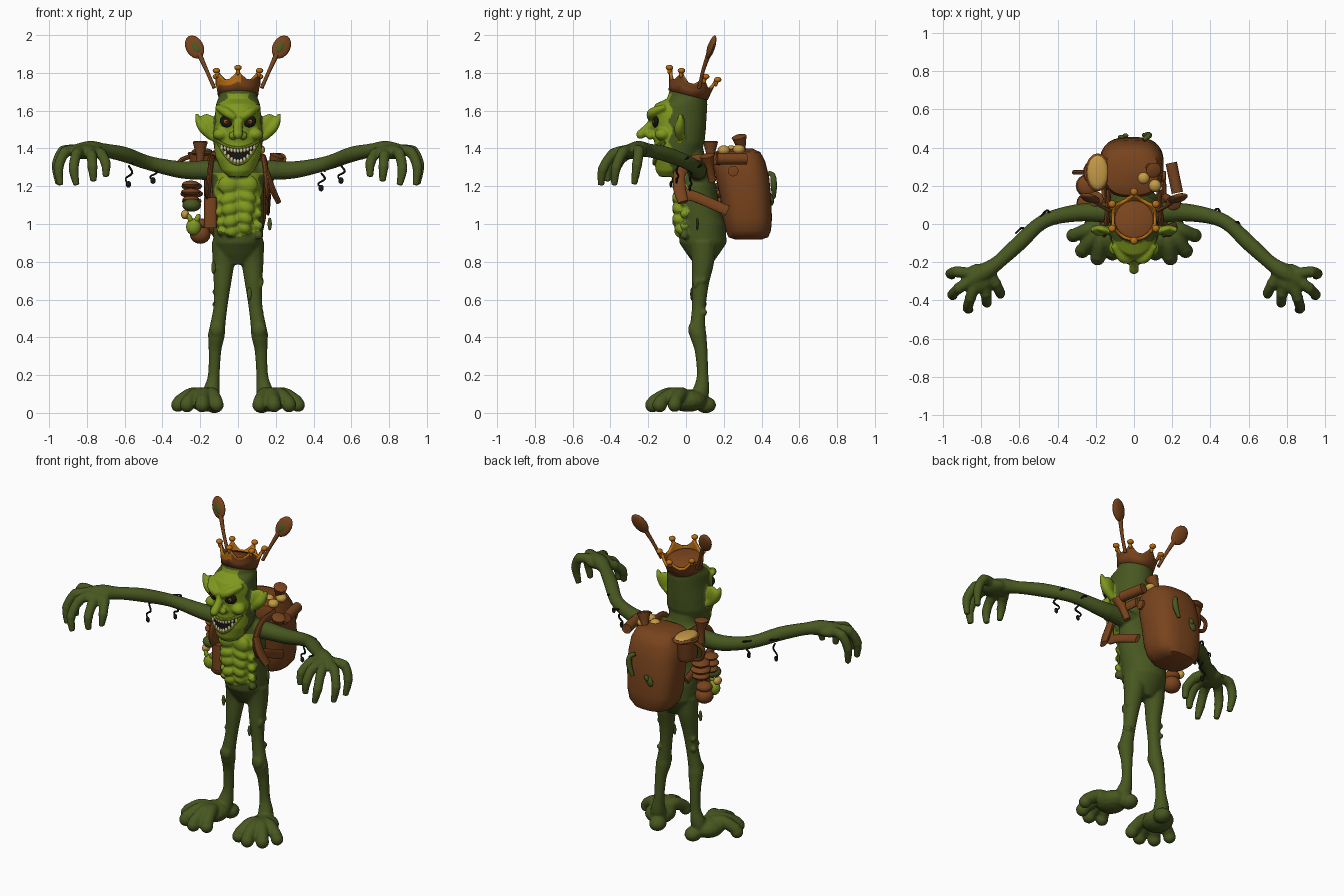
import bpy, bmesh, math, random
from mathutils import Vector, Matrix, Euler
from mathutils.bvhtree import BVHTree

if "Cube" in bpy.data.objects:
    bpy.data.objects.remove(bpy.data.objects["Cube"])

random.seed(4)
MATS = {}
for nm, c in {"dark_green": (.064, .094, .014), "light_green": (.215, .315, .013), "brown": (.19, .057, .012),
              "orange": (.48, .155, .007), "tan": (.55, .32, .06), "black": (.008, .008, .006),
              "cream": (.62, .54, .33), "rust": (.38, .1, .015)}.items():
    MATS[nm] = bpy.data.materials.new(nm)
    MATS[nm].diffuse_color = (*c, 1)


def finish(name, bm, *mats, angle=40):
    bmesh.ops.recalc_face_normals(bm, faces=bm.faces[:])
    me = bpy.data.meshes.new(name)
    bm.to_mesh(me)
    bm.free()
    for m in mats:
        me.materials.append(MATS[m])
    for p in me.polygons:
        p.use_smooth = True
    me.set_sharp_from_angle(angle=math.radians(angle))
    ob = bpy.data.objects.new(name, me)
    bpy.context.collection.objects.link(ob)
    return ob


def ball(bm, loc, rad, rot=(0, 0, 0), seg=16, mat=0):
    rad = rad if isinstance(rad, tuple) else (rad,) * 3
    m = Matrix.LocRotScale(Vector(loc), Euler(rot), Vector(rad))
    r = bmesh.ops.create_uvsphere(bm, u_segments=seg, v_segments=max(6, seg // 2), radius=1, matrix=m)
    for f in {f for v in r["verts"] for f in v.link_faces}:
        f.material_index = mat


def skin(bm, rings, mat=0):
    n = len(rings[0])
    faces = [bm.faces.new(rings[0][::-1]), bm.faces.new(rings[-1])]
    for a, b in zip(rings, rings[1:]):
        for i in range(n):
            faces.append(bm.faces.new((a[i], a[(i + 1) % n], b[(i + 1) % n], b[i])))
    for f in faces:
        f.material_index = mat


def loft(bm, rows, n=32, p=2.0, mtx=Matrix(), mat=0):
    """Stack of superellipse sections: z, centre y, half width, half depth."""
    rings = []
    for z, cy, rx, ry in rows:
        ring = []
        for i in range(n):
            a = 2 * math.pi * i / n
            c, s = math.cos(a), math.sin(a)
            x = math.copysign(abs(c) ** (2 / p), c) * rx
            y = math.copysign(abs(s) ** (2 / p), s) * ry + cy
            ring.append(bm.verts.new(mtx @ Vector((x, y, z))))
        rings.append(ring)
    skin(bm, rings, mat)


def turned(bm, loc, prof, rot=(0, 0, 0), mat=0):
    """Turned solid from height, radius pairs."""
    loft(bm, [(h, 0, r, r) for h, r in prof], 20, mtx=Matrix.LocRotScale(Vector(loc), Euler(rot), None), mat=mat)


def limb(bm, pts, n=14, steps=4, flat=1.0, side=(1, 0, 0), mir=1, mat=0):
    """Tapered tube through x, y, z, radius points, smoothed by a spline."""
    P = [Vector((q[0] * mir, q[1], q[2], q[3])) for q in pts]
    P = [2 * P[0] - P[1]] + P + [2 * P[-1] - P[-2]]
    path = []
    for k in range(1, len(P) - 2):
        a, b, c, d = P[k - 1:k + 3]
        for j in range(steps):
            t = j / steps
            path.append(.5 * (2 * b + (c - a) * t + (2 * a - 5 * b + 4 * c - d) * t * t + (3 * b - a - 3 * c + d) * t ** 3))
    path.append(P[-2])
    rings, u = [], Vector(side)
    for i, q in enumerate(path):
        t = (path[min(i + 1, len(path) - 1)] - path[max(i - 1, 0)]).xyz.normalized()
        u = (u - t * u.dot(t))
        u = u.normalized() if u.length > 1e-3 else t.orthogonal().normalized()
        v = t.cross(u)
        rings.append([bm.verts.new(q.xyz + q.w * (u * math.cos(w) * flat + v * math.sin(w)))
                      for w in (2 * math.pi * k / n for k in range(n))])
    skin(bm, rings, mat)


# Body: overlapping volumes fused into one skin
T = Matrix.Translation((0, .015, 1.695)) @ Matrix.Rotation(math.radians(-14), 4, "X")
bm = bmesh.new()
loft(bm, [(.785, .09, .06, .045), (.84, .09, .11, .085), (.9, .09, .13, .125), (1, .085, .135, .125), (1.1, .06, .135, .115),
          (1.2, .055, .138, .105), (1.29, .05, .125, .085), (1.36, .03, .09, .07), (1.45, .02, .08, .06)])
loft(bm, [(1.25, -.09, .05, .05), (1.28, -.08, .085, .08), (1.35, -.05, .12, .12), (1.43, -.035, .13, .133), (1.5, -.035, .128, .14),
          (1.58, -.04, .122, .15), (1.635, -.025, .116, .138), (1.66, 0, .108, .11)])
loft(bm, [(-.08, 0, .106, .106), (.02, 0, .1, .1)], mtx=T)
limb(bm, [(0, -.165, 1.56, .022), (0, -.2, 1.51, .024), (0, -.245, 1.47, .024), (0, -.259, 1.46, .008)])
for s in (-1, 1):
    # brow, cheek, nostril, ear
    limb(bm, [(.015, -.19, 1.56, .018), (.06, -.178, 1.59, .025), (.11, -.11, 1.62, .016)], mir=s)
    ball(bm, (s * .092, -.125, 1.475), (.042, .042, .033))
    ball(bm, (s * .028, -.19, 1.468), .022)
    ball(bm, (s * .158, -.03, 1.52), (.05, .022, .066), (0, s * .35, s * .3))
    limb(bm, [(.13, -.03, 1.455, .022), (.18, -.035, 1.505, .028), (.207, -.03, 1.545, .02), (.22, -.03, 1.585, .008)], mir=s)
    # chest and belly folds
    for i, z in enumerate((1.215, 1.14, 1.08, 1.02, .97)):
        j = random.uniform(-.012, .012)
        ball(bm, (s * (.05 - .004 * i), -.04 + .012 * (i == 4), z + j), (.058 - .005 * i, .034, (.05, .032, .036, .032, .032)[i]), (0, s * .3, 0))
        ball(bm, (s * (.1 + j), -.008, z - .02 - j), .024)
    # arm
    limb(bm, [(.06, .06, 1.28, .06), (.15, .06, 1.285, .054), (.3, .058, 1.287, .046), (.47, .015, 1.322, .038), (.6, -.1, 1.368, .041),
              (.71, -.2, 1.39, .037), (.78, -.25, 1.395, .046), (.86, -.3, 1.385, .038)], mir=s)
    ball(bm, (s * .815, -.285, 1.383), (.085, .078, .04), (0, 0, -s * .6))
    for f in (((.85, -.26, 1.39), (.925, -.25, 1.385), (.96, -.26, 1.31), (.95, -.275, 1.21)),
              ((.86, -.3, 1.39), (.915, -.335, 1.38), (.95, -.37, 1.3), (.94, -.38, 1.205)),
              ((.83, -.31, 1.39), (.855, -.385, 1.37), (.87, -.44, 1.29), (.855, -.45, 1.205)),
              ((.79, -.29, 1.385), (.775, -.365, 1.36), (.77, -.41, 1.3), (.765, -.415, 1.225)),
              ((.76, -.25, 1.385), (.725, -.31, 1.37), (.7, -.36, 1.32), (.7, -.375, 1.25))):
        limb(bm, [(*q, r) for q, r in zip(f, (.031, .028, .026, .017))], mir=s)
        ball(bm, (s * f[1][0], f[1][1], f[1][2]), .031)
        ball(bm, (s * f[2][0], f[2][1], f[2][2]), .028)
    # leg
    limb(bm, [(.065, .09, .9, .075), (.076, .09, .8, .06), (.083, .075, .68, .046), (.093, .068, .56, .037), (.108, .062, .46, .041),
              (.114, .065, .41, .044), (.122, .08, .33, .034), (.128, .088, .2, .031), (.14, .08, .12, .044), (.15, .06, .06, .05)], mir=s)
    ball(bm, (s * .112, .035, .44), (.038, .024, .042))
    ball(bm, (s * .135, .06, .415), .025)
    # foot, heel and toes
    ball(bm, (s * .172, .01, .065), (.088, .1, .06))
    ball(bm, (s * .125, .105, .042), (.05, .055, .044))
    for x, y, r in ((.112, -.155, .034), (.19, -.178, .036), (.27, -.14, .036), (.318, -.06, .034)):
        limb(bm, [(.165, 0, .075, .045), ((.165 + x) / 2, y / 2, .098, .038), (x, y, .055, r)], mir=s)
        ball(bm, (s * x, y, .042), r * 1.1)
    # warts on the legs
    for k in range(5):
        z = random.uniform(.5, .85)
        ball(bm, (s * (.12 if z < .75 else .112), .04 + random.uniform(0, .06), z), random.uniform(.01, .018))
body = finish("body", bm, "dark_green", "light_green")
rm = body.modifiers.new("fuse", "REMESH")
rm.mode, rm.voxel_size = "VOXEL", .0075
body.modifiers.new("soften", "SMOOTH").iterations = 3
me = bpy.data.meshes.new_from_object(body.evaluated_get(bpy.context.evaluated_depsgraph_get()))
body.modifiers.clear()
body.data = me
if not me.materials:
    me.materials.append(MATS["dark_green"])
    me.materials.append(MATS["light_green"])
for p in me.polygons:
    c, ax = p.center, abs(p.center.x)
    wob = .012 * math.sin(c.z * 60)
    face = 1.25 < c.z < 1.69 and c.y < -.08 + wob and ax < .17
    ear = .13 < ax < .26 and 1.43 < c.z < 1.63
    belly = .93 + .35 * ax < c.z < 1.27 and c.y < .005 + wob and ax < .13 + wob
    p.material_index = int(face or ear or belly)
    p.use_smooth = True

# Face details placed on the skin
tree = BVHTree.FromPolygons([v.co for v in me.vertices], [p.vertices[:] for p in me.polygons])


def on_face(x, z, lift=0.0):
    hit = tree.ray_cast(Vector((x, -1, z)), Vector((0, 1, 0)))[0]
    return Vector((x, (hit.y if hit else -.1) - lift, z))


def lip(u, top):
    return (u * .108, 1.402 + .038 * u * u) if top else (u * .108, 1.318 + .118 * u * u)


bm = bmesh.new()
grid = [[bm.verts.new(on_face(lip(i / 10, 1)[0], lip(i / 10, 0)[1] * (1 - t / 4) + lip(i / 10, 1)[1] * t / 4, .004))
         for t in range(5)] for i in range(-10, 11)]
for a, b in zip(grid, grid[1:]):
    for j in range(4):
        bm.faces.new((a[j], b[j], b[j + 1], a[j + 1]))
finish("mouth", bm, "black")

bm = bmesh.new()
for top in (0, 1):
    for k in range(-5, 6):
        x, z = lip(k / 6.4, top)
        ball(bm, on_face(x, z + (-.013 if top else .013), .004), (.009, .008, .014), seg=10)
finish("teeth", bm, "cream")
bm = bmesh.new()
for top in (0, 1):
    limb(bm, [(*on_face(*lip(k / 5, top), .003), .009) for k in range(-5, 6)], n=8, steps=2, side=(0, 0, 1))
finish("lips", bm, "light_green")
bm = bmesh.new()
for s in (-1, 1):
    q = on_face(s * .063, 1.542)
    ball(bm, q, (.037, .012, .03), (0, -s * .35, s * .35))
    ball(bm, q + Vector((0, -.01, 0)), (.012, .006, .012), mat=1)
    ball(bm, q + Vector((0, -.014, 0)), (.005, .004, .005), mat=0, seg=8)
finish("eyes", bm, "black", "rust")

# Crown with six points, tilted back
bm = bmesh.new()
N, rows = 48, []
for t in (0, .35, .65, .85, 1):
    ring = []
    for i in range(N):
        a = 2 * math.pi * i / N - math.pi / 2
        peak = abs((i / 8 + .5) % 1 - .5) * 2
        h = t * (.095 - .047 * min(1, peak * 1.35) ** .7)
        r = .107 + .25 * h
        ring.append(bm.verts.new(T @ Vector((r * math.cos(a), r * math.sin(a), h - .014 * (t == 0)))))
    rows.append(ring)
for j in range(4):
    for i in range(N):
        f = bm.faces.new((rows[j][i], rows[j][(i + 1) % N], rows[j + 1][(i + 1) % N], rows[j + 1][i]))
        c = f.calc_center_median()
        f.material_index = int(c.x < .01 and c.y < .0 and j > 0)
crown = finish("crown", bm, "brown", "orange", angle=60)
sol = crown.modifiers.new("thickness", "SOLIDIFY")
sol.thickness = .016
sol.material_offset = sol.material_offset_rim = 1
bm = bmesh.new()
for k in range(6):
    a = k * math.pi / 3 - math.pi / 2
    ball(bm, T @ Vector((.132 * math.cos(a), .132 * math.sin(a), .104)), (.02, .02, .015), seg=12)
    ball(bm, T @ Vector((.126 * math.cos(a), .126 * math.sin(a), .085)), (.011, .011, .02), seg=12)
finish("crown_tips", bm, "orange")
bm = bmesh.new()
loft(bm, [(-.005, 0, .1, .1), (.035, 0, .104, .104), (.045, 0, .09, .09)], mtx=T)
finish("crown_lining", bm, "brown")

# Spoons
bm = bmesh.new()
for s in (-1, 1):
    limb(bm, [(.125, .07, 1.72, .01), (.165, .09, 1.81, .01), (.205, .12, 1.9, .014)], n=10, mir=s)
    ball(bm, (s * .23, .135, 1.937), (.047, .018, .068), (-.3, s * .5, 0))
    ball(bm, (s * .226, .122, 1.937), (.02, .0085, .035), (-.3, s * .5, 0), mat=1)
finish("spoons", bm, "brown", "dark_green")

# Backpack
bm = bmesh.new()
loft(bm, [(.918, .33, .07, .07), (.93, .33, .115, .105), (.965, .33, .145, .12), (1.03, .325, .16, .13), (1.15, .315, .167, .135),
          (1.25, .298, .167, .142), (1.33, .28, .16, .14), (1.38, .272, .138, .122), (1.4, .27, .09, .08)], 40, 2.7,
     Matrix.Translation((-.012, 0, 0)))
turned(bm, (.145, .25, 1.28), [(0, .028), (.02, .028), (.022, .02)], (0, math.pi / 2, 0))
finish("backpack", bm, "brown")
bm = bmesh.new()
for s in (-1, 1):
    limb(bm, [(.13, .18, 1.34, .028), (.14, .04, 1.335, .03), (.15, -.035, 1.26, .032), (.158, -.02, 1.17, .032),
              (.16, .06, 1.14, .028), (.155, .22, 1.07, .028)], flat=.45, mir=s)
limb(bm, [(.15, -.035, 1.28, .03), (.18, -.035, 1.19, .034), (.215, -.015, 1.115, .028)], flat=.5)
finish("straps", bm, "brown")

# Camp gear on the pack: bedroll, goblets, mug, stacked rings, pouches
bm = bmesh.new()
turned(bm, (.195, .32, 1.345), [(0, .03), (.16, .03)], (math.pi / 2, 0, .2))
cup = [(-.1, .02), (-.02, .022), (.015, .032), (.045, .04), (.05, .03)]
turned(bm, (-.2, .13, 1.39), cup)
turned(bm, (.195, .12, 1.32), cup, (.2, .3, 0))
turned(bm, (.09, .29, 1.42), cup, (.2, .3, 0))
turned(bm, (-.195, .27, 1.24), [(0, .05), (.03, .064), (.11, .062), (.135, .072), (.142, .066)])
ball(bm, (-.19, .27, 1.375), (.066, .1, .018))
limb(bm, [(-.25, .27, 1.25, .012), (-.3, .27, 1.27, .012), (-.31, .27, 1.33, .012), (-.25, .27, 1.36, .012)], n=8)
for z, r in ((1.2, .055), (1.16, .06), (1.12, .052)):
    ball(bm, (-.245, .2, z), (r, r, .024))
    ball(bm, (-.25, .11, z + .01), (r * .85, r * .85, .02))
ball(bm, (-.2, .1, .945), (.055, .055, .05))
ball(bm, (-.2, .1, 1), (.05, .05, .03))
loft(bm, [(.98, .03, .035, .05), (1.14, .03, .035, .05)], 24, 4, Matrix.Translation((-.145, 0, 0)))
finish("camp_gear", bm, "brown")
bm = bmesh.new()
ball(bm, (-.19, .27, 1.388), (.053, .088, .014))
for x, y, z in ((.11, .28, 1.395), (.11, .2, 1.39), (.05, .24, 1.39)):
    ball(bm, (x, y, z), (.033, .033, .026))
ball(bm, (-.28, .08, 1.05), (.022, .03, .025))
finish("provisions", bm, "tan")
bm = bmesh.new()
ball(bm, (-.245, .08, 1.1), (.05, .05, .035))
ball(bm, (-.235, .055, .985), (.04, .035, .045), mat=1)
for x in (-.02, .02):
    ball(bm, (-.235 + x, .045, 1.03), (.014, .012, .026), (0, x * 20, 0), mat=1)
# curled sprouts on the back of the pack
limb(bm, [(.05, .44, 1.27, .011), (.075, .46, 1.255, .015), (.075, .465, 1.2, .017), (.05, .465, 1.14, .01)], n=10)
ball(bm, (-.06, .455, 1.13), (.022, .012, .034), (0, .5, 0))
ball(bm, (-.045, .462, 1.15), (.014, .012, .02), (0, .5, 0))
finish("herbs", bm, "dark_green", "light_green")

# Hanging vines with small leaves
bm = bmesh.new()
for x, y, z, d in ((-.58, -.07, 1.31, .1), (-.45, .02, 1.3, .07), (.44, .03, 1.27, .08), (.545, -.04, 1.31, .08)):
    limb(bm, [(x, y, z, .005), (x + .02, y - .01, z - d * .4, .006), (x - .015, y, z - d * .7, .005), (x, y - .01, z - d, .004)], n=6)
    ball(bm, (x, y - .01, z - d), (.014, .007, .018), seg=8)
    limb(bm, [(x - .04, y + .02, z + .045, .004), (x, y + .05, z + .04, .006), (x + .02, y - .02, z + .01, .005)], n=6)
finish("vines", bm, "black")
bm = bmesh.new()
for x, y, z in ((.168, .06, 1.0), (-.13, .04, .77), (.06, .03, .63)):
    ball(bm, (x, y, z), (.012, .008, .035), seg=10)
finish("loose_leaves", bm, "dark_green")

for m in bpy.data.materials:
    if m.users and not m.is_grease_pencil:
        m.use_nodes = True
        m.node_tree.nodes["Principled BSDF"].inputs["Base Color"].default_value = m.diffuse_color
